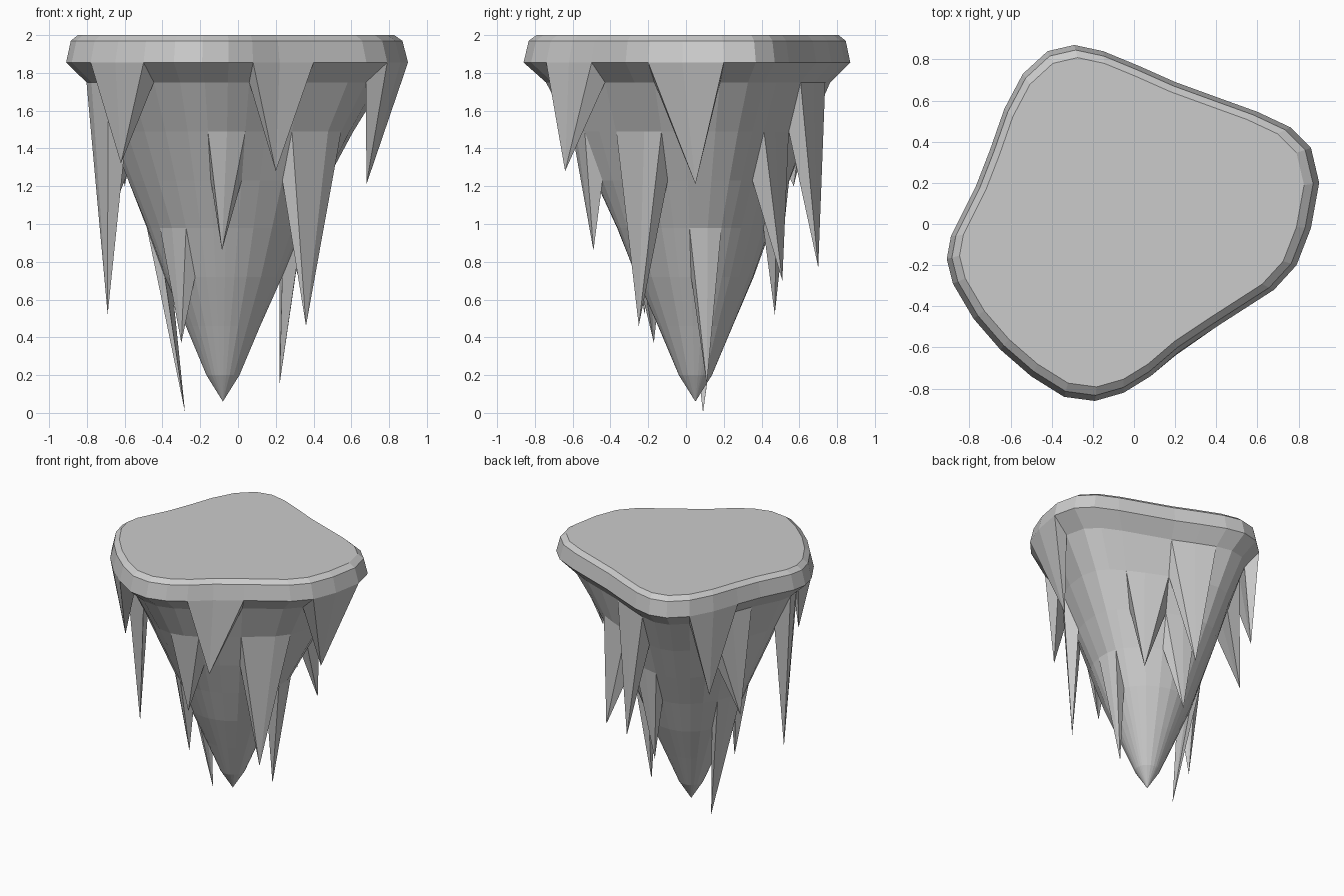
import bpy, math
from mathutils import Vector

if "Cube" in bpy.data.objects:
    bpy.data.objects.remove(bpy.data.objects["Cube"])

CX, CY = -0.08, 0.05          # axis of the rock
# Island outline seen from above, counter-clockwise
OUTLINE = [(0.90, 0.20), (0.86, 0.37), (0.76, 0.47), (0.60, 0.545), (0.42, 0.61), (0.20, 0.69),
           (0.02, 0.77), (-0.15, 0.84), (-0.29, 0.87), (-0.42, 0.84), (-0.54, 0.73),
           (-0.63, 0.56), (-0.70, 0.36), (-0.77, 0.18), (-0.89, -0.06), (-0.91, -0.17),
           (-0.88, -0.29), (-0.78, -0.46), (-0.65, -0.61), (-0.50, -0.74), (-0.34, -0.84),
           (-0.19, -0.86), (-0.05, -0.82), (0.08, -0.74), (0.22, -0.62), (0.40, -0.50),
           (0.68, -0.32), (0.79, -0.20), (0.86, -0.02)]
N = len(OUTLINE)
# Rings from top to bottom: height, scale, roundness
RINGS = [(2.0, 0.925, 0), (1.97, 0.97, 0), (1.855, 1.0, 0), (1.75, 0.87, 0.0), (1.49, 0.725, 0.25),
         (1.23, 0.595, 0.5), (0.98, 0.47, 0.75), (0.72, 0.355, 0.9), (0.46, 0.225, 1), (0.2, 0.1, 1)]


def ring_point(level, i):
    z, s, m = RINGS[level]
    x, y = OUTLINE[i % N]
    d = Vector((x - CX, y - CY))
    d = s * ((1 - m) * d + m * 0.88 * d.normalized())
    return (CX + d.x, CY + d.y, z)


def make(name, verts, faces):
    mesh = bpy.data.meshes.new(name)
    mesh.from_pydata(verts, [], faces)
    mesh.update()
    ob = bpy.data.objects.new(name, mesh)
    bpy.context.collection.objects.link(ob)
    return ob


# Rock body: slab with bevelled rim tapering down to a point
verts = [ring_point(k, i) for k in range(len(RINGS)) for i in range(N)]
faces = [list(range(N))]
for k in range(len(RINGS) - 1):
    for i in range(N):
        j = (i + 1) % N
        faces.append((k * N + i, (k + 1) * N + i, (k + 1) * N + j, k * N + j))
verts.append((CX, CY, 0.06))
last = (len(RINGS) - 1) * N
faces += [(last + i, len(verts) - 1, last + (i + 1) % N) for i in range(N)]
make("rock_body", verts, faces)


# Hanging spikes: patches of a ring band pulled down to a tip
def spike(n, level, tip):
    a = math.atan2(tip[1] - CY, tip[0] - CX)

    def off(i):
        p = ring_point(level, i)
        d = math.atan2(p[1] - CY, p[0] - CX) - a
        return abs((d + math.pi) % (2 * math.pi) - math.pi)
    c = min(range(N), key=off)
    up = [ring_point(level, c + k) for k in (-1, 0, 1)]
    low = [ring_point(level + 1, c + k) for k in (-1, 0, 1)]
    make(f"hanging_spike_{n}", up + low + [tip],
         [(0, 1, 4, 3), (1, 2, 5, 4), (1, 0, 6), (2, 1, 6), (5, 2, 6),
          (4, 5, 6), (3, 4, 6), (0, 3, 6)])


SPIKES = [(2, (-0.62, -0.50, 1.32)), (2, (0.20, -0.64, 1.28)), (2, (0.68, 0.05, 1.21)),
          (2, (-0.60, 0.57, 1.20)), (3, (-0.69, -0.22, 0.52)), (3, (-0.70, 0.33, 0.98)),
          (3, (0.02, 0.70, 0.77)), (4, (0.33, 0.51, 0.70)), (4, (0.36, -0.25, 0.46)),
          (4, (-0.085, -0.49, 0.86)), (5, (-0.06, 0.47, 0.52)), (6, (-0.30, -0.17, 0.37)),
          (6, (-0.28, 0.09, 0.0)), (6, (0.22, 0.11, 0.15))]
for n, (level, tip) in enumerate(SPIKES, 1):
    spike(n, level, tip)
